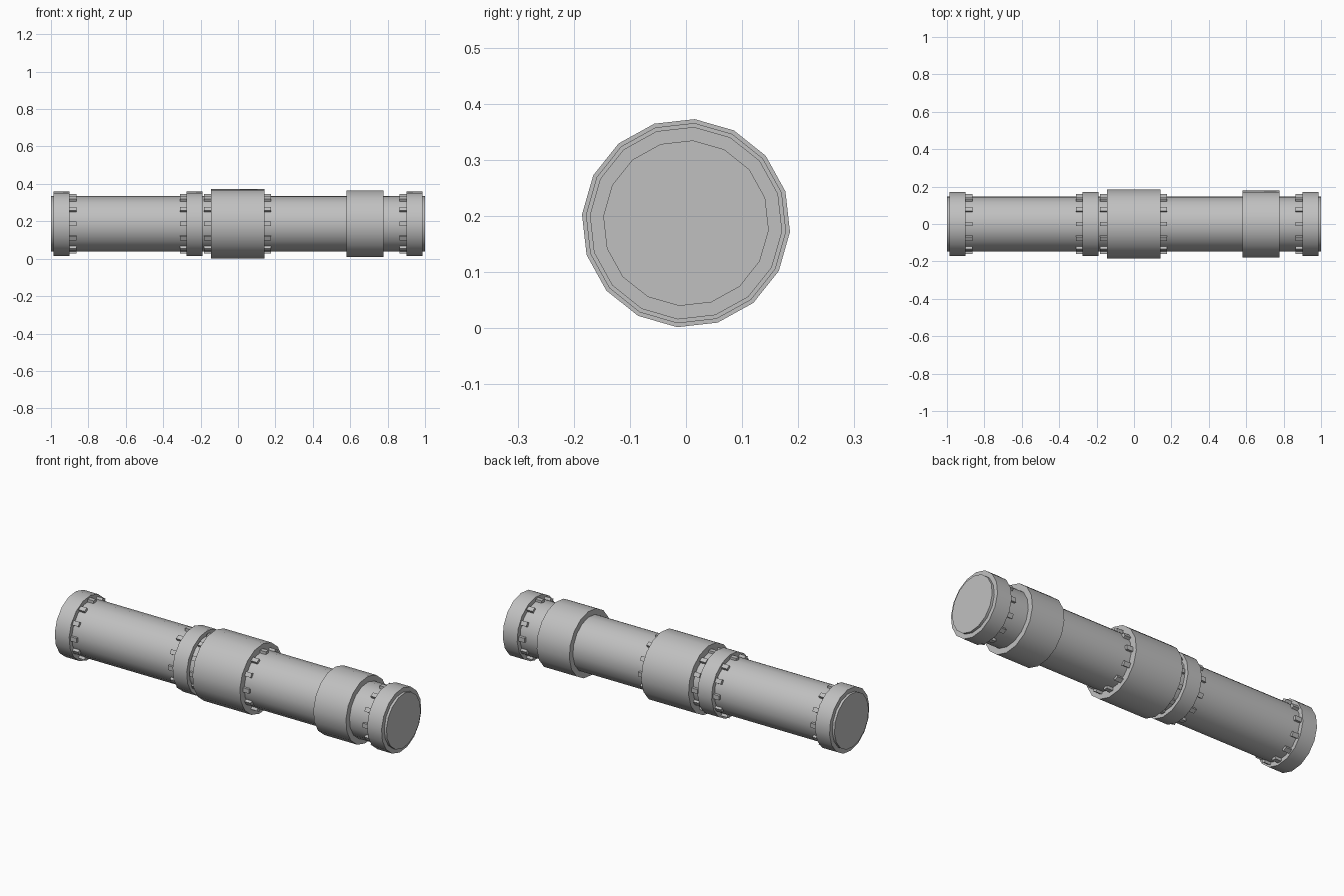
import bpy
import bmesh
from math import cos, sin, radians, tau
from mathutils import Matrix

SIDES = 16
AXIS_Z = 0.187
TWIST = radians(4.8)
TUBE_R = 0.148
CORE_R = 0.135
TOOTH_LEN = 0.036

cube = bpy.data.objects.get("Cube")
if cube:
    bpy.data.objects.remove(cube, do_unlink=True)

metal = bpy.data.materials.new("plain grey metal")
metal.use_nodes = True
GREY = (0.53, 0.53, 0.53, 1)
metal.diffuse_color = GREY
metal.node_tree.nodes["Principled BSDF"].inputs["Base Color"].default_value = GREY


def finish(name, bm):
    bmesh.ops.recalc_face_normals(bm, faces=bm.faces)
    mesh = bpy.data.meshes.new(name)
    bm.to_mesh(mesh)
    bm.free()
    mesh.materials.append(metal)
    obj = bpy.data.objects.new(name, mesh)
    obj.location.z = AXIS_Z
    bpy.context.collection.objects.link(obj)
    bpy.ops.object.select_all(action='DESELECT')
    obj.select_set(True)
    bpy.context.view_layer.objects.active = obj
    bpy.ops.object.shade_smooth_by_angle(angle=radians(30))
    return obj


def ring_verts(bm, x, r):
    angles = [TWIST + tau * i / SIDES for i in range(SIDES)]
    return [bm.verts.new((x, r * sin(a), r * cos(a))) for a in angles]


def bridge(bm, a, b):
    for i in range(SIDES):
        j = (i + 1) % SIDES
        bm.faces.new((a[i], a[j], b[j], b[i]))


def tube(name, x0, x1, r):
    """Solid cylinder along x with closed ends."""
    bm = bmesh.new()
    a, b = ring_verts(bm, x0, r), ring_verts(bm, x1, r)
    bridge(bm, a, b)
    bm.faces.new(a)
    bm.faces.new(b)
    return finish(name, bm)


def band(name, x0, x1, r):
    """Thick collar seated around the tube."""
    bm = bmesh.new()
    loops = [ring_verts(bm, x, rad) for x, rad in
             ((x0, CORE_R), (x0, r), (x1, r), (x1, CORE_R))]
    for i in range(4):
        bridge(bm, loops[i], loops[(i + 1) % 4])
    return finish(name, bm)


def teeth(name, x, direction, count=12):
    """Circle of small blocks projecting from a collar's edge."""
    bm = bmesh.new()
    size = Matrix.Diagonal((TOOTH_LEN, 0.024, 0.024, 1))
    for i in range(count):
        turn = Matrix.Rotation(tau * i / count, 4, 'X')
        shift = Matrix.Translation((x + direction * TOOTH_LEN / 2, 0, TUBE_R))
        bmesh.ops.create_cube(bm, size=1, matrix=turn @ shift @ size)
    return finish(name, bm)


# Main pipe
tube("main_tube", -1, 1, TUBE_R)

# End collars, mirrored, with teeth pointing inward
for side, s in (("right", -1), ("left", 1)):
    band(side + "_end_collar", s * 0.987, s * 0.9, 0.172)
    teeth(side + "_end_teeth", s * 0.9, -s)

# Narrow collar and wide middle sleeve
band("narrow_collar", -0.275, -0.19, 0.172)
teeth("narrow_collar_teeth", -0.275, -1)
band("middle_sleeve", -0.145, 0.141, 0.186)
teeth("middle_sleeve_right_teeth", -0.145, -1)
teeth("middle_sleeve_left_teeth", 0.141, 1)

# Plain sleeve near the left end
band("plain_sleeve", 0.58, 0.777, 0.179)
